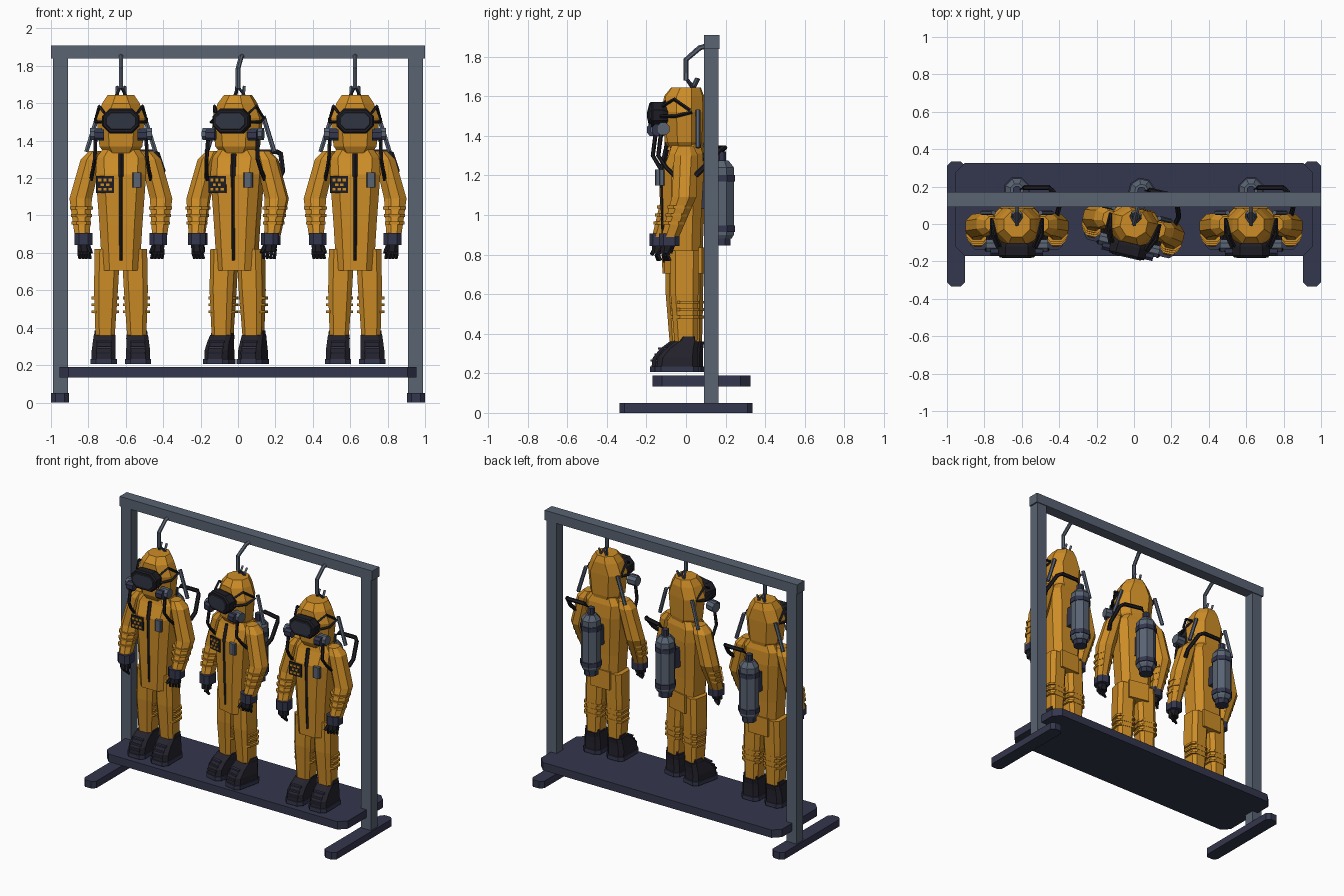
import bpy, bmesh, math
from mathutils import Vector, Matrix

if "Cube" in bpy.data.objects:
    bpy.data.objects.remove(bpy.data.objects["Cube"])


def material(name, r, g, b):
    mat = bpy.data.materials.new(name)
    mat.use_nodes = True
    mat.diffuse_color = (r, g, b, 1)
    mat.node_tree.nodes["Principled BSDF"].inputs["Base Color"].default_value = (r, g, b, 1)
    return mat


orange = material("suit orange", .61, .265, .02)
steel = material("rack steel", .1, .125, .17)
navy = material("dark navy", .034, .038, .075)
black = material("rubber black", .012, .012, .017)
boot_black = material("boot black", .018, .016, .025)
visor_gray = material("visor gray", .03, .035, .055)

parts = []      # (name, mesh) for one suit, reused three times


def finish(name, bm, mat):
    bmesh.ops.recalc_face_normals(bm, faces=bm.faces)
    mesh = bpy.data.meshes.new(name)
    bm.to_mesh(mesh)
    bm.free()
    mesh.materials.append(mat)
    parts.append((name, mesh))


def bridge(bm, rings):
    """Skin a list of vertex rings and cap both ends."""
    for low, high in zip(rings, rings[1:]):
        for i in range(len(low)):
            j = (i + 1) % len(low)
            bm.faces.new((low[i], low[j], high[j], high[i]))
    bm.faces.new(rings[0])
    bm.faces.new(rings[-1])


def loft(name, mat, rings, cut=.6, axis="z"):
    """Rings are (u, v, height, half u, half v), with chamfered corners."""
    bm = bmesh.new()
    skin = []
    for u, v, h, ru, rv in rings:
        c = cut * min(ru, rv)
        corner = [(ru, rv - c), (ru - c, rv)] if cut else [(ru, rv)]
        outline = []
        for su, sv in ((1, 1), (-1, 1), (-1, -1), (1, -1)):
            outline += [(u + su * a, v + sv * b) for a, b in corner[::su * sv]]
        place = {"z": lambda a, b: (a, b, h), "y": lambda a, b: (a, h, b),
                 "x": lambda a, b: (h, a, b)}[axis]
        skin.append([bm.verts.new(place(a, b)) for a, b in outline])
    bridge(bm, skin)
    finish(name, bm, mat)


def box(name, mat, x, y, z, rx, ry, rz, cut=0):
    loft(name, mat, [(x, y, z - rz, rx, ry), (x, y, z + rz, rx, ry)], cut)


def tube(name, mat, points, radius, sides=6):
    bm = bmesh.new()
    pts = [Vector(p) for p in points]
    skin = []
    for i, p in enumerate(pts):
        way = (pts[min(i + 1, len(pts) - 1)] - pts[max(i - 1, 0)]).normalized()
        ref = Vector((1, 0, 0)) if abs(way.x) < .8 else Vector((0, 0, 1))
        a = way.cross(ref).normalized()
        b = way.cross(a)
        skin.append([bm.verts.new(p + radius * (a * math.cos(t) + b * math.sin(t)))
                     for t in (math.tau * k / sides for k in range(sides))])
    bridge(bm, skin)
    finish(name, bm, mat)


def place_parts(prefix="", matrix=Matrix()):
    for name, mesh in parts:
        obj = bpy.data.objects.new(prefix + name, mesh)
        obj.matrix_world = matrix
        bpy.context.scene.collection.objects.link(obj)


# Rack
box("top_beam", steel, 0, .13, 1.875, 1, .04, .035)
box("shelf", navy, 0, .078, .162, .955, .248, .028, cut=.2)
for s, side in ((-1, "right"), (1, "left")):
    box(side + "_post", steel, s * .95, .127, .94, .04, .037, .9)
    box(side + "_rack_foot", navy, s * .952, 0, .025, .048, .335, .025, cut=.5)
place_parts()
parts.clear()

# Hood and torso
loft("hood", orange, [(0, 0, 1.32, .08, .07), (0, -.008, 1.37, .115, .088),
                      (0, -.01, 1.52, .13, .096), (0, -.01, 1.6, .1, .094),
                      (0, 0, 1.645, .07, .07)])
loft("torso", orange, [(0, -.02, .705, .1, .088), (0, -.02, .95, .115, .095),
                       (0, -.015, 1.22, .135, .105), (0, 0, 1.31, .13, .085),
                       (0, 0, 1.38, .08, .065)], cut=.45)
box("back_flap", orange, 0, .055, .77, .075, .025, .065)

# Zipper, chest patch and chest device
tube("zipper", black, [(0, -.108, .76), (0, -.117, .95), (0, -.123, 1.22)], .009, 4)
tube("zipper_flap", black, [(0, -.124, 1.21), (0, -.1, 1.33)], .014, 4)
box("chest_patch", black, -.085, -.121, 1.165, .048, .004, .046)
for row in range(3):
    for col in range(3 - row % 2):
        box("patch_mark", orange, -.113 + .028 * col + .014 * (row % 2),
            -.127, 1.14 + .025 * row, .009, .003, .007)
box("chest_device", steel, .085, -.122, 1.19, .024, .014, .04, cut=.4)

# Mask with framed visor
loft("mask_frame", black, [(0, 1.5, -.09, .085, .055), (0, 1.505, -.12, .1, .066),
                           (0, 1.505, -.168, .1, .066), (0, 1.505, -.178, .092, .058)], axis="y")
loft("visor", visor_gray, [(0, 1.505, -.175, .082, .046), (0, 1.505, -.183, .078, .042)], axis="y")

# Hanger hook and its cords
tube("hook", steel, [(0, .11, 1.855), (0, .07, 1.845), (0, 0, 1.785), (0, 0, 1.68)], .013)
for s in (-1, 1):
    tube("hook_cord", navy, [(0, 0, 1.69), (s * .03, .045, 1.635)], .008, 4)
    tube("hood_cord", steel, [(s * .02, .03, 1.63), (s * .02, .06, 1.69)], .009, 4)

# Air tank, bands, valve and hose
loft("tank", steel, [(0, .18, .88, .05, .05), (0, .18, .9, .062, .062),
                     (0, .18, 1.24, .062, .062), (0, .18, 1.275, .035, .035)])
for z in (.93, 1.185):
    box("tank_band", navy, 0, .18, z, .068, .068, .016, cut=.6)
box("tank_base", navy, 0, .18, .865, .045, .045, .02, cut=.6)
box("tank_valve", navy, 0, .18, 1.295, .022, .022, .025, cut=.5)
box("tank_bracket", navy, 0, .1, 1.1, .035, .03, .07)
tube("air_hose", black, [(0, .18, 1.3), (.04, .195, 1.34), (.17, .195, 1.34), (.195, .17, 1.33),
                         (.225, .09, 1.24), (.215, .05, 1.2)], .014)

for s, side in ((-1, "right"), (1, "left")):
    # Mask filters, straps and hoses
    loft(side + "_filter", steel, [(-.115, 1.435, s * .1, .032, .032),
                                   (-.115, 1.435, s * .165, .032, .032)], axis="x")
    loft(side + "_filter_cap", navy, [(-.145, 1.43, s * .09, .026, .03),
                                      (-.145, 1.43, s * .14, .026, .03)], axis="x")
    tube(side + "_upper_strap", black, [(s * .09, -.12, 1.55), (s * .115, -.06, 1.585),
                                        (s * .13, .02, 1.53)], .009, 4)
    tube(side + "_lower_strap", black, [(s * .1, -.13, 1.5), (s * .137, -.05, 1.5),
                                        (s * .135, .03, 1.52)], .009, 4)
    tube(side + "_breathing_hose", black, [(s * .135, -.125, 1.42), (s * .14, -.14, 1.3),
                                           (s * .15, -.1, 1.24), (s * .16, -.05, 1.19)], .011)
    tube(side + "_shoulder_rod", steel, [(s * .125, .06, 1.53), (s * .185, .06, 1.34)], .013)

    # Arm, sleeve bands, cuff and glove
    loft(side + "_arm", orange, [(s * .135, 0, 1.345, .035, .04), (s * .16, 0, 1.3, .055, .06),
                                 (s * .215, -.01, 1.09, .06, .062),
                                 (s * .207, -.08, .89, .04, .045)])
    for k in range(3):
        box(side + "_sleeve_band", orange, s * .211, -.063 + .014 * k, .96 + .04 * k,
            .052 + .005 * k, .052 + .003 * k, .007, cut=.5)
    box(side + "_cuff", navy, s * .2, -.085, .875, .047, .052, .032, cut=.5)
    loft(side + "_palm", black, [(s * .2, -.09, .85, .034, .036),
                                 (s * .195, -.1, .805, .034, .03)])
    for k in range(4):
        x = s * (.17 + .018 * k)
        tube(side + "_finger", black, [(x, -.1 + .006 * k, .82), (x, -.115 + .008 * k, .795),
                                       (x - s * .006, -.105 + .008 * k, .77)], .0095, 5)
    tube(side + "_thumb", black, [(s * .175, -.115, .84), (s * .16, -.14, .8)], .011, 5)

    # Leg and knee bands
    loft(side + "_leg", orange, [(s * .072, -.008, .82, .068, .072), (s * .08, -.008, .6, .064, .07),
                                 (s * .085, 0, .33, .05, .056)], cut=.4)
    for k in range(3):
        box(side + "_knee_band", orange, s * .083, .004, .485 + .037 * k, .073, .058, .007, cut=.4)

    # Boot
    box(side + "_sole", navy, s * .092, -.045, .22, .07, .11, .014, cut=.4)
    loft(side + "_boot", boot_black, [(s * .092, -.045, .232, .064, .104),
                                      (s * .092, -.042, .28, .064, .1),
                                      (s * .09, -.022, .325, .06, .082),
                                      (s * .087, .004, .36, .058, .062)], cut=.4)
    for edge in (-1, 1):
        loft(side + "_boot_tab", boot_black, [(s * .087 + edge * .047, 0, .34, .012, .05),
                                              (s * .087 + edge * .047, .015, .385, .006, .03)])
    for k in range(3):
        box(side + "_boot_lace", navy, s * .09, -.142 + .02 * k, .265 + .03 * k, .04, .012, .005)

# Three hanging suits, the middle one turned
for label, x, turn in (("right_suit_", -.626, 0), ("middle_suit_", 0, -13), ("left_suit_", .626, 0)):
    place_parts(label, Matrix.Translation((x, 0, 0)) @ Matrix.Rotation(math.radians(turn), 4, "Z"))
